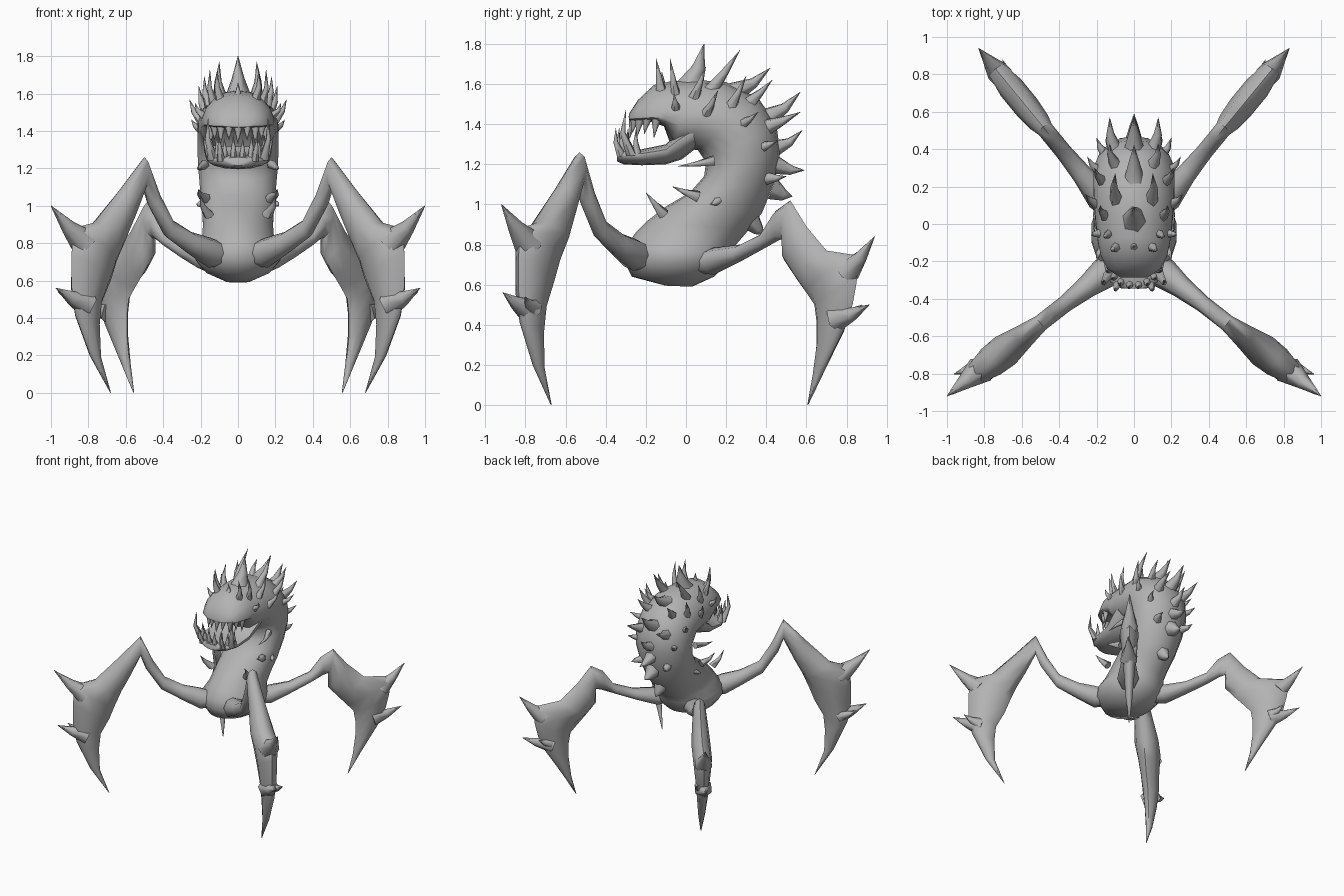
import bpy, bmesh, math
from mathutils import Vector as V

grey = bpy.data.materials.new("plain_grey")
grey.diffuse_color = (0.45, 0.45, 0.45, 1)
X = V((1, 0, 0))


def finish(name, bm, angle=60):
    bmesh.ops.recalc_face_normals(bm, faces=bm.faces[:])
    me = bpy.data.meshes.new(name)
    bm.to_mesh(me)
    bm.free()
    me.materials.append(grey)
    ob = bpy.data.objects.new(name, me)
    bpy.context.collection.objects.link(ob)
    bpy.ops.object.select_all(action='DESELECT')
    ob.select_set(True)
    bpy.context.view_layer.objects.active = ob
    bpy.ops.object.shade_smooth_by_angle(angle=math.radians(angle))
    return ob


def bridge(bm, rings):
    n = len(rings[0])
    for a, b in zip(rings, rings[1:]):
        for i in range(n):
            bm.faces.new((a[i], a[(i + 1) % n], b[(i + 1) % n], b[i]))
    bm.faces.new(rings[0])
    bm.faces.new(rings[-1])


def loft(bm, sections, side, n):
    """Sections: edge point A, edge point B, half width, widest position k between them."""
    rings = []
    for a, b, w, k in sections:
        c, d = a.lerp(b, k), b - a
        ring = []
        for i in range(n):
            t = 2 * math.pi * i / n
            reach = (1 - k) if math.cos(t) > 0 else k
            ring.append(bm.verts.new(c + d * math.cos(t) * reach + side * math.sin(t) * w))
        rings.append(ring)
    bridge(bm, rings)


def spike(bm, base, tip, r, bend=(0, 0, 0), n=6):
    """Curved cone, bent sideways at its middle."""
    base, tip = V(base), V(tip)
    axis = (tip - base).normalized()
    u = axis.orthogonal().normalized()
    v = axis.cross(u)
    rings = []
    for f, s in ((0, 1), (0.5, 0.5), (1, 0.02)):
        c = base.lerp(tip, f) + V(bend) * 4 * f * (1 - f)
        rings.append([bm.verts.new(c + (u * math.cos(2 * math.pi * i / n)
                                        + v * math.sin(2 * math.pi * i / n)) * r * s) for i in range(n)])
    bridge(bm, rings)


def yz(p):
    return V((0, p[0], p[1]))


# Body: pelvis, curling neck and upper head in one loft
body = [((-.10, .595), (.03, .59), .06, .5), ((-.27, .64), (.14, .64), .17, .5),
        ((-.31, .72), (.20, .70), .23, .5), ((-.30, .79), (.22, .75), .23, .5),
        ((-.25, .86), (.25, .80), .195, .5), ((-.19, .92), (.31, .87), .19, .5),
        ((-.10, .99), (.38, .96), .195, .5), ((.02, 1.06), (.44, 1.11), .205, .5),
        ((.09, 1.14), (.47, 1.26), .215, .5), ((.10, 1.21), (.45, 1.40), .22, .5),
        ((.06, 1.27), (.36, 1.53), .22, .5), ((-.01, 1.28), (.20, 1.61), .215, .45),
        ((-.07, 1.28), (.05, 1.62), .205, .4), ((-.11, 1.39), (-.07, 1.615), .195, .2),
        ((-.17, 1.41), (-.16, 1.595), .18, .15), ((-.24, 1.415), (-.24, 1.52), .145, .15),
        ((-.285, 1.42), (-.285, 1.45), .075, .2)]
bm = bmesh.new()
loft(bm, [(yz(a), yz(b), w, k) for a, b, w, k in body], X, 18)
finish("body", bm)

# Lower jaw
jaw = [((-.345, 1.215), (-.345, 1.26), .07), ((-.31, 1.20), (-.31, 1.27), .13),
       ((-.22, 1.195), (-.22, 1.275), .165), ((-.10, 1.20), (-.10, 1.30), .175),
       ((-.02, 1.225), (-.04, 1.36), .185), ((.05, 1.28), (.03, 1.40), .19)]
bm = bmesh.new()
loft(bm, [(yz(a), yz(b), w, .65) for a, b, w in jaw], X, 14)
finish("lower_jaw", bm)

# Teeth set along the lip and jaw arcs
bm = bmesh.new()
for i in range(-4, 5):
    s, c = math.sin(i * .33), math.cos(i * .33)
    spike(bm, (.15 * s, -.11 - .15 * c, 1.435), (.15 * s, -.12 - .16 * c, 1.33 + .02 * abs(i % 2)), .027)
finish("upper_teeth", bm)
bm = bmesh.new()
for i in range(-4, 4):
    s, c = math.sin((i + .5) * .33), math.cos((i + .5) * .33)
    spike(bm, (.145 * s, -.19 - .13 * c, 1.245), (.155 * s, -.19 - .145 * c, 1.36 + .02 * (i % 2)),
          .024, (0, -.012 * c, 0))
for m in (-1, 1):
    spike(bm, (.135 * m, -.27, 1.245), (.16 * m, -.30, 1.47), .028, (.015 * m, -.03, 0))
    spike(bm, (.09 * m, -.32, 1.24), (.105 * m, -.35, 1.38), .024, (0, -.015, 0))
finish("lower_teeth", bm)

# Spines on the centre line: base y z, tip y z, radius
bm = bmesh.new()
for by, bz, ty, tz, r in ((.02, 1.59, .09, 1.80, .07), (.24, 1.56, .42, 1.68, .055),
                          (.40, 1.43, .57, 1.56, .055), (.44, 1.28, .58, 1.37, .045),
                          (.44, 1.20, .59, 1.17, .05), (.43, 1.08, .53, 1.04, .06),
                          (.32, .92, .39, .85, .06), (-.13, 1.58, -.12, 1.66, .03)):
    spike(bm, (0, by, bz), (0, ty, tz), r, (0, .008, -.014))
finish("centre_spines", bm)

# Paired spines: base x y z, tip x y z, radius
pairs = (((.09, -.12, 1.55), (.11, -.15, 1.73), .03), ((.13, -.05, 1.54), (.15, -.08, 1.73), .026),
         ((.09, .12, 1.56), (.10, .27, 1.77), .04), ((.15, .04, 1.53), (.18, .10, 1.69), .03),
         ((.10, .32, 1.51), (.13, .43, 1.62), .035), ((.16, .22, 1.48), (.21, .30, 1.64), .033),
         ((.19, .10, 1.45), (.26, .16, 1.57), .03), ((.18, -.05, 1.48), (.23, -.06, 1.55), .025),
         ((.10, .39, 1.38), (.13, .57, 1.46), .045), ((.18, .28, 1.40), (.25, .36, 1.46), .03),
         ((.14, .36, 1.28), (.20, .46, 1.32), .035), ((.11, .40, 1.13), (.14, .50, 1.14), .035),
         ((.18, .14, 1.22), (.21, -.04, 1.19), .026), ((.175, .06, 1.04), (.21, -.07, 1.09), .03),
         ((.155, -.11, .95), (.20, -.20, 1.06), .03), ((.18, .16, 1.02), (.22, .12, 1.00), .025))
bm = bmesh.new()
for m in (-1, 1):
    for b, t, r in pairs:
        spike(bm, (b[0] * m, b[1], b[2]), (t[0] * m, t[1], t[2]), r, (.012 * m, 0, -.004))
finish("side_spines", bm)

# Legs: outer edge, inner edge (distance, height) and half thickness, hip to toe
front = [((.03, .78), (.03, .68), .04), ((.15, .83), (.16, .67), .085), ((.25, .86), (.26, .74), .06),
         ((.36, .93), (.38, .83), .045),
         ((.43, 1.07), (.47, 1.0), .045), ((.50, 1.26), (.50, 1.10), .045), ((.62, 1.10), (.56, .94), .065),
         ((.77, .91), (.61, .82), .09), ((.88, .88), (.65, .70), .085), ((.89, .74), (.68, .60), .07),
         ((.89, .57), (.73, .48), .06), ((.87, .42), (.74, .36), .045), ((.79, .20), (.735, .19), .025),
         ((.685, .005), (.68, 0), .003)]
rear = [((.03, .75), (.03, .66), .04), ((.14, .785), (.14, .65), .08), ((.27, .80), (.26, .71), .055),
        ((.39, .86), (.38, .775), .045),
        ((.45, .97), (.46, .82), .045), ((.52, 1.02), (.49, .83), .045), ((.60, .89), (.49, .72), .06),
        ((.70, .77), (.55, .63), .07), ((.86, .745), (.60, .56), .07), ((.85, .61), (.64, .50), .06),
        ((.83, .50), (.65, .42), .05), ((.79, .38), (.65, .30), .04), ((.69, .18), (.635, .15), .025),
        ((.61, .005), (.605, 0), .003)]
# Leg spikes: base, tip, radius, sideways offset of the tip
front_spikes = (((.82, .80), (1.0, 1.0), .08, 0), ((.81, .48), (.98, .56), .075, .01),
                ((.82, .49), (.92, .54), .05, -.07))
rear_spikes = (((.80, .66), (.94, .84), .07, 0), ((.75, .43), (.92, .50), .07, .01),
               ((.76, .45), (.84, .50), .045, -.06))

for label, prof, spikes, place in (
        ("front_leg", front, front_spikes, lambda d, z: V((d, -.14 - .78 * d, z))),
        ("rear_leg", rear, rear_spikes, lambda d, z: V((.06 + .82 * d, d, z)))):
    along = (place(1, 0) - place(0, 0)).normalized()
    side = along.cross(V((0, 0, 1)))
    for m, hand in ((-1, "left"), (1, "right")):
        bm = bmesh.new()
        loft(bm, [(place(*i), place(*o), t, .5) for o, i, t in prof], side, 8)
        for b, t, r, off in spikes:
            spike(bm, place(*b) + side * off * .3, place(*t) + side * off, r, (0, 0, -.012))
        bmesh.ops.scale(bm, vec=(m, 1, 1), verts=bm.verts[:])
        finish(label + "_" + hand, bm)
